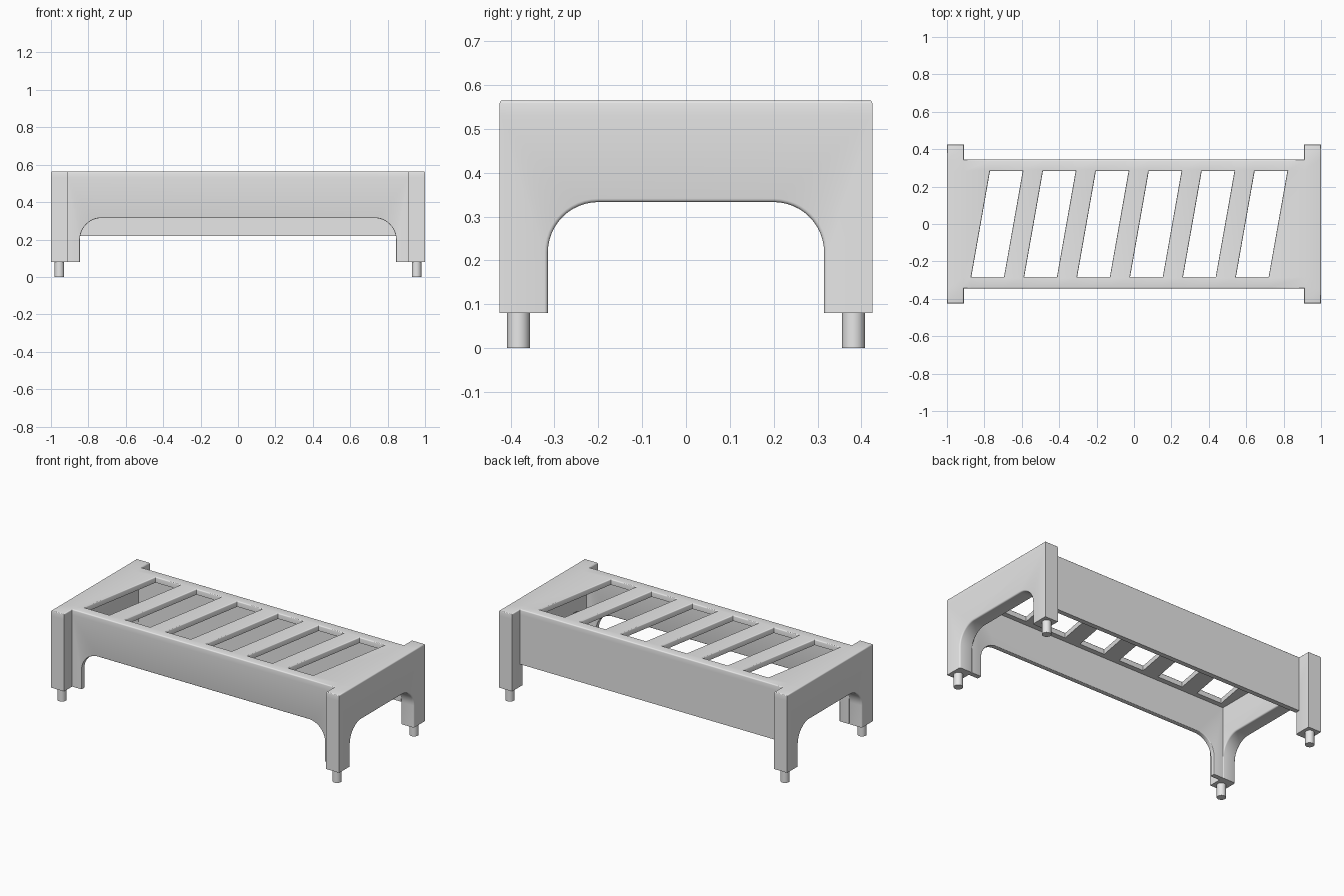
import bpy, bmesh, math
from mathutils import Matrix, Vector

cube = bpy.data.objects.get("Cube")
if cube:
    bpy.data.objects.remove(cube, do_unlink=True)

TOP, DECK, LEG_Z = 0.565, 0.035, 0.08   # top height, deck thickness, leg bottom
END_X, IN_X = 1.0, 0.91                 # end panel outer and inner faces
END_Y, SIDE_Y, HOLE_Y = 0.425, 0.345, 0.283
SIDE_T = 0.03                           # side panel thickness

grey = bpy.data.materials.new("plain_grey")
grey.use_nodes = True
grey.diffuse_color = (0.8, 0.8, 0.8, 1)
grey.node_tree.nodes["Principled BSDF"].inputs["Base Color"].default_value = (0.8, 0.8, 0.8, 1)


def finish(bm, name):
    """Turn the bmesh into a named, shaded object."""
    bmesh.ops.recalc_face_normals(bm, faces=bm.faces)
    mesh = bpy.data.meshes.new(name)
    bm.to_mesh(mesh)
    bm.free()
    mesh.materials.append(grey)
    obj = bpy.data.objects.new(name, mesh)
    bpy.context.collection.objects.link(obj)
    bpy.ops.object.select_all(action="DESELECT")
    obj.select_set(True)
    bpy.context.view_layer.objects.active = obj
    bpy.ops.object.shade_smooth_by_angle(angle=math.radians(40))
    return obj


def soften(bm, edges, size):
    bmesh.ops.bevel(bm, geom=edges, offset=size, segments=3, profile=0.5, affect="EDGES")


def extrude(bm, faces, vec):
    out = bmesh.ops.extrude_face_region(bm, geom=faces)["geom"]
    bmesh.ops.translate(bm, vec=vec, verts=[g for g in out if isinstance(g, bmesh.types.BMVert)])


def arch_outline(half, opening, crown, radius, steps=12):
    """Upright board outline with a round-cornered opening below."""
    pts = [(half, LEG_Z), (half, TOP - DECK), (-half, TOP - DECK), (-half, LEG_Z), (-opening, LEG_Z)]
    arc = [(opening - radius + radius * math.cos(a), crown - radius + radius * math.sin(a))
           for a in (math.pi / 2 * i / steps for i in range(steps + 1))]
    return pts + [(-u, z) for u, z in arc] + arc[::-1] + [(opening, LEG_Z)]


def board(name, outline, place, depth, opening=0, crown=0, size=0):
    """Extrude an outline; place maps (u, z) into space."""
    bm = bmesh.new()
    face = bm.faces.new([bm.verts.new(place(u, z)) for u, z in outline])
    extrude(bm, [face], depth)
    if size:
        axis = 0 if depth.y else 1

        def in_arch(v):
            return abs(v.co[axis]) < opening + 0.001 and v.co.z < crown + 0.001
        across = 1 - axis
        edges = [e for e in bm.edges
                 if all(in_arch(v) for v in e.verts)
                 and abs(e.verts[0].co[across] - e.verts[1].co[across]) < 0.001]
        soften(bm, edges, size)
    return finish(bm, name)


# Deck: a grid of faces with slanted openings left out
holes = []
for i in range(6):
    holes += [-0.82 + 0.283 * i, -0.645 + 0.283 * i]
cols = [-END_X, -IN_X] + holes + [IN_X, END_X]
rows = [-END_Y, -SIDE_Y, -HOLE_Y, HOLE_Y, SIDE_Y, END_Y]
bm = bmesh.new()
grid = []
for y in rows:
    lean = 0.05 * max(-1, min(1, y / HOLE_Y))
    grid.append([bm.verts.new((x + (lean if x in holes else 0), y, TOP - DECK)) for x in cols])
for r in range(len(rows) - 1):
    for c in range(len(cols) - 1):
        at_end = c in (0, len(cols) - 2)
        is_hole = r == 2 and not at_end and c % 2 == 0
        if at_end or (r in (1, 2, 3) and not is_hole):
            bm.faces.new((grid[r][c], grid[r][c + 1], grid[r + 1][c + 1], grid[r + 1][c]))
bmesh.ops.delete(bm, geom=[v for v in bm.verts if not v.link_faces], context="VERTS")
extrude(bm, bm.faces[:], Vector((0, 0, DECK)))
bmesh.ops.recalc_face_normals(bm, faces=bm.faces)
rim = [e for e in bm.edges if all(v.co.z > TOP - 0.001 for v in e.verts)
       and len(e.link_faces) == 2 and e.calc_face_angle() > 1]
soften(bm, rim, 0.007)
finish(bm, "slatted_deck")

# End panels with arched openings
for side, label in ((1, "left"), (-1, "right")):
    board(label + "_end_panel", arch_outline(END_Y, 0.315, 0.333, 0.115),
          lambda u, z: (side * IN_X, u, z), Vector((side * (END_X - IN_X), 0, 0)),
          0.315, 0.333, 0.008)

# Front panel with a wide arch, back panel with a straight lower edge
board("front_panel", arch_outline(IN_X, 0.845, 0.315, 0.115),
      lambda u, z: (u, -SIDE_Y, z), Vector((0, SIDE_T, 0)), 0.845, 0.315, 0.004)
back = [(-IN_X, 0.22), (IN_X, 0.22), (IN_X, TOP - DECK), (-IN_X, TOP - DECK)]
board("back_panel", back, lambda u, z: (u, SIDE_Y, z), Vector((0, -SIDE_T, 0)))

# Round pegs under the four legs
for sx, xn in ((1, "left"), (-1, "right")):
    for sy, yn in ((-1, "front"), (1, "back")):
        bm = bmesh.new()
        bmesh.ops.create_cone(bm, cap_ends=True, segments=32, radius1=0.026, radius2=0.026,
                              depth=LEG_Z, matrix=Matrix.Translation((sx * 0.955, sy * 0.382, LEG_Z / 2)))
        finish(bm, f"{yn}_{xn}_peg")
